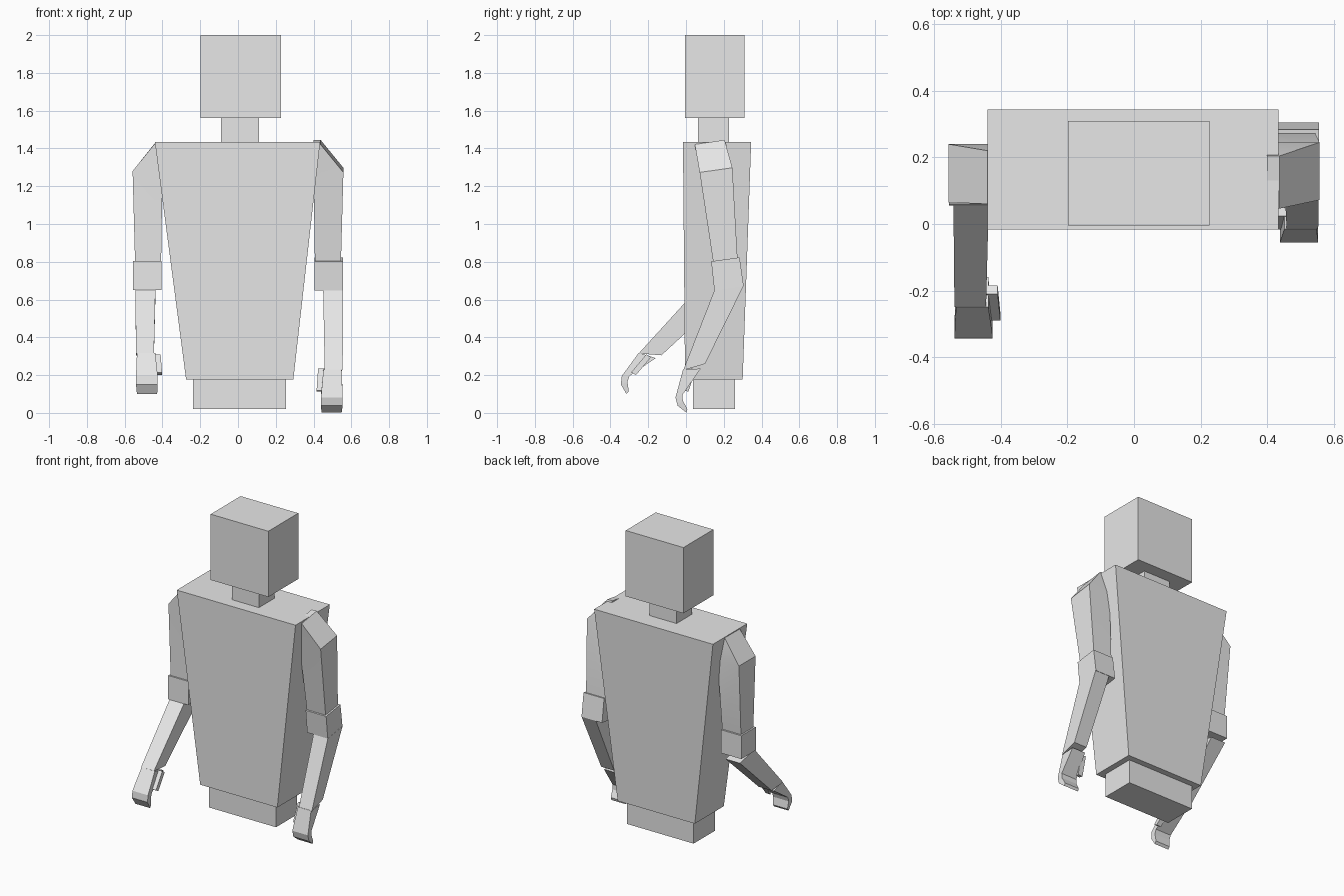
import bpy
import bmesh
import math
from mathutils import Vector, Matrix

default_cube = bpy.data.objects.get("Cube")
if default_cube:
    bpy.data.objects.remove(default_cube, do_unlink=True)

# One plain grey for the whole figure
GREY = (0.8, 0.8, 0.8, 1.0)
grey = bpy.data.materials.new("plain_grey")
grey.use_nodes = True
grey.diffuse_color = GREY
for node in grey.node_tree.nodes:
    if node.type == 'BSDF_PRINCIPLED':
        node.inputs["Base Color"].default_value = GREY


def loft(name, rings, smooth=False):
    """Skin four-cornered rings into a closed solid."""
    bm = bmesh.new()
    loops = [[bm.verts.new(corner) for corner in ring] for ring in rings]
    for lower, upper in zip(loops, loops[1:]):
        for i in range(4):
            j = (i + 1) % 4
            bm.faces.new((lower[i], lower[j], upper[j], upper[i]))
    bm.faces.new(loops[0])
    bm.faces.new(loops[-1])
    bmesh.ops.recalc_face_normals(bm, faces=bm.faces)
    mesh = bpy.data.meshes.new(name)
    bm.to_mesh(mesh)
    bm.free()
    mesh.materials.append(grey)
    obj = bpy.data.objects.new(name, mesh)
    bpy.context.collection.objects.link(obj)
    if smooth:
        bpy.ops.object.select_all(action='DESELECT')
        obj.select_set(True)
        bpy.context.view_layer.objects.active = obj
        bpy.ops.object.shade_smooth_by_angle(angle=math.radians(30))
    return obj


def level(x0, x1, y0, y1, z):
    """A horizontal rectangular ring."""
    return [(x0, y0, z), (x1, y0, z), (x1, y1, z), (x0, y1, z)]


# Head, neck, tapered torso and hips
head = (-0.198, 0.227, -0.005, 0.31)
neck = (-0.09, 0.11, 0.063, 0.228)
hips = (-0.238, 0.254, 0.037, 0.26)
loft("head", [level(*head, 1.562), level(*head, 2.0)])
loft("neck", [level(*neck, 1.42), level(*neck, 1.57)])
loft("torso", [level(-0.275, 0.293, -0.005, 0.30, 0.178),
               level(-0.44, 0.435, -0.016, 0.345, 1.434)])
loft("hips", [level(*hips, 0.02), level(*hips, 0.19)])

# Arm parts: each ring is inner x, outer x, front (y, z), back (y, z)
UPPER_PARTS = {
    "upper_arm": [
        (0.40, 0.437, (0.06, 1.43), (0.22, 1.432)),
        (0.40, 0.558, (0.065, 1.28), (0.24, 1.28)),
        (0.407, 0.545, (0.07, 0.80), (0.20, 0.80))],
    "elbow_cuff": [
        (0.405, 0.556, (0.06, 0.805), (0.212, 0.805)),
        (0.405, 0.556, (0.055, 0.65), (0.212, 0.65))],
}
LOWER_PARTS = {
    "forearm": [
        (0.437, 0.543, (0.055, 0.65), (0.208, 0.617)),
        (0.445, 0.54, (-0.25, 0.315), (-0.13, 0.305))],
    "hand": [
        (0.438, 0.535, (-0.25, 0.318), (-0.16, 0.29)),
        (0.425, 0.54, (-0.34, 0.195), (-0.30, 0.195)),
        (0.425, 0.54, (-0.345, 0.15), (-0.31, 0.165)),
        (0.428, 0.535, (-0.315, 0.10), (-0.303, 0.115))],
    "thumb": [
        (0.41, 0.45, (-0.21, 0.31), (-0.185, 0.295)),
        (0.402, 0.435, (-0.29, 0.215), (-0.265, 0.20))],
}
ELBOW = Vector((0.055, 0.65))


def pose(point, degrees, target):
    """Swing a side-profile point about the elbow and move it to the target."""
    turn = Matrix.Rotation(math.radians(degrees), 2)
    return turn @ (Vector(point) - ELBOW) + target


def arm(label, side, shift, upper_angle, lower_angle, elbow):
    for parts, angle, dx in ((UPPER_PARTS, upper_angle, 0.0),
                             (LOWER_PARTS, lower_angle, shift)):
        for name, sections in parts.items():
            rings = []
            for inner, outer, front, back in sections:
                f = pose(front, angle, elbow)
                b = pose(back, angle, elbow)
                xi, xo = side * (inner + dx), side * (outer + dx)
                rings.append([(xi, *f), (xo, *f), (xo, *b), (xi, *b)])
            loft(label + "_" + name, rings, smooth=(name == "upper_arm"))


# Right arm reaches forward, left arm hangs with the elbow back
arm("right", -1, 0.0, 0, 0, ELBOW)
arm("left", 1, 0.014, 8, 21, Vector((0.15, 0.648)))
